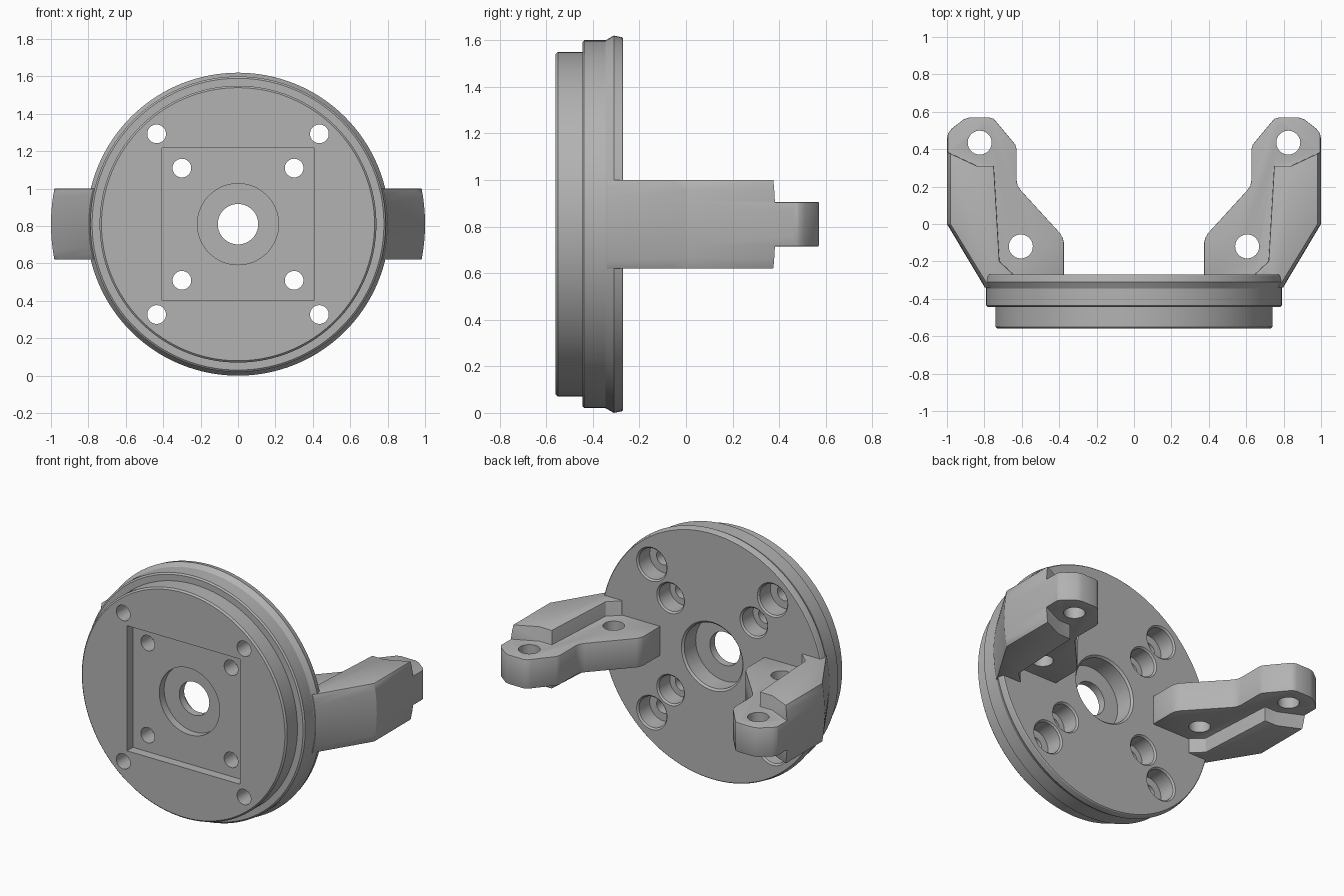
import bpy, bmesh, math
from mathutils import Matrix, Vector

if "Cube" in bpy.data.objects:
    bpy.data.objects.remove(bpy.data.objects["Cube"])

CZ = 0.81  # height of the disc axis

metal = bpy.data.materials.new("grey metal")
metal.use_nodes = True
GREY = (0.45, 0.45, 0.45, 1)
metal.diffuse_color = GREY
metal.node_tree.nodes["Principled BSDF"].inputs["Base Color"].default_value = GREY


def add_object(name, bm):
    bmesh.ops.recalc_face_normals(bm, faces=bm.faces)
    mesh = bpy.data.meshes.new(name)
    bm.to_mesh(mesh)
    bm.free()
    mesh.materials.append(metal)
    obj = bpy.data.objects.new(name, mesh)
    bpy.context.collection.objects.link(obj)
    return obj


def lathe(name, profile, x=0, z=CZ, steps=96):
    """Closed solid turned about the y direction from (radius, y) points."""
    bm = bmesh.new()
    rings = []
    for r, y in profile:
        angles = [2 * math.pi * i / steps for i in range(steps)]
        rings.append([bm.verts.new((x + r * math.cos(a), y, z + r * math.sin(a))) for a in angles])
    for a, b in zip(rings, rings[1:]):
        for i in range(steps):
            j = (i + 1) % steps
            bm.faces.new((a[i], a[j], b[j], b[i]))
    bm.faces.new(rings[0])
    bm.faces.new(rings[-1])
    return add_object(name, bm)


def prism(name, outline, half):
    """Plan outline extruded evenly above and below the disc axis."""
    bm = bmesh.new()
    face = bm.faces.new([bm.verts.new((x, y, CZ - half)) for x, y in outline])
    top = bmesh.ops.extrude_face_region(bm, geom=[face])["geom"]
    verts = [v for v in top if isinstance(v, bmesh.types.BMVert)]
    bmesh.ops.translate(bm, verts=verts, vec=(0, 0, 2 * half))
    return add_object(name, bm)


def box(name, centre, size):
    bm = bmesh.new()
    bmesh.ops.create_cube(bm, size=1, matrix=Matrix.Translation(centre) @ Matrix.Diagonal((*size, 1)))
    return add_object(name, bm)


def apply_modifiers(obj):
    graph = bpy.context.evaluated_depsgraph_get()
    old = obj.data
    new = bpy.data.meshes.new_from_object(obj.evaluated_get(graph))
    obj.modifiers.clear()
    obj.data = new
    bpy.data.meshes.remove(old)


def combine(obj, tool, operation):
    mod = obj.modifiers.new("combine", "BOOLEAN")
    mod.operation, mod.solver, mod.object = operation, "EXACT", tool
    apply_modifiers(obj)
    bpy.data.objects.remove(tool)


def smooth(obj, angle):
    bpy.ops.object.select_all(action="DESELECT")
    obj.select_set(True)
    bpy.context.view_layer.objects.active = obj
    bpy.ops.object.shade_smooth_by_angle(angle=math.radians(angle))


# Stepped mounting disc
FRONT, BACK = -0.56, -0.27
disc = lathe("mounting_disc", [
    (0.73, FRONT), (0.74, -0.55), (0.74, -0.445), (0.78, -0.445), (0.79, -0.437),
    (0.79, -0.345), (0.81, -0.31), (0.803, BACK - 0.005), (0.798, BACK)], steps=128)

# Square front recess and centre bore with a thin web
combine(disc, box("recess", Vector((0, FRONT, CZ)), (0.815, 0.12, 0.815)), "DIFFERENCE")
combine(disc, lathe("front_bore", [(0.217, -0.6), (0.217, -0.45)]), "DIFFERENCE")
combine(disc, lathe("back_bore", [(0.21, -0.40), (0.21, -0.282), (0.222, BACK), (0.222, -0.2)]), "DIFFERENCE")
combine(disc, lathe("centre_hole", [(0.108, -0.6), (0.108, -0.2)]), "DIFFERENCE")

# Eight bolt holes, counterbored from the back
for px, pz, wide in ((0.435, 0.483, 0.1), (0.3, 0.3, 0.09)):
    for sx in (-1, 1):
        for sz in (-1, 1):
            stepped = [(0.05, -0.6), (0.05, -0.39), (wide, -0.39), (wide, -0.28),
                       (wide + 0.01, BACK), (wide + 0.01, -0.2)]
            combine(disc, lathe("bolt_hole", stepped, sx * px, CZ + sz * pz, 40), "DIFFERENCE")
smooth(disc, 25)

# Arm: thin pierced lug with a thicker block on its outer side
LUG = [(0.375, -0.30), (0.375, -0.10), (0.381, -0.075), (0.395, -0.05), (0.605, 0.18),
       (0.622, 0.205), (0.628, 0.235), (0.628, 0.40), (0.635, 0.425), (0.735, 0.545),
       (0.75, 0.562), (0.775, 0.57), (0.88, 0.57), (0.91, 0.56), (0.975, 0.51),
       (0.994, 0.485), (1.0, 0.455), (1.0, 0.3), (0.8, -0.30)]
BLOCK = [(0.65, -0.34), (0.65, -0.265), (0.72, -0.20), (0.75, 0.31), (0.84, 0.31),
         (1.0, 0.385), (1.1, 0.385), (1.1, -0.34)]

for side, name in ((1, "left_arm"), (-1, "right_arm")):
    arm = prism(name, BLOCK, 0.19)
    combine(arm, prism("lug", LUG, 0.095), "UNION")
    # Outer side follows a cone that opens into a cylinder
    combine(arm, lathe("envelope", [(0.79, -0.36), (0.80, -0.335), (1.0, 0.0), (1.0, 0.7)],
                       steps=128), "INTERSECT")
    bevel = arm.modifiers.new("soft edges", "BEVEL")
    bevel.width, bevel.segments, bevel.angle_limit = 0.008, 2, math.radians(40)
    apply_modifiers(arm)
    # Vertical pin holes
    for hx, hy in ((0.825, 0.435), (0.605, -0.12)):
        pin = bmesh.new()
        bmesh.ops.create_cone(pin, cap_ends=True, segments=40, radius1=0.064, radius2=0.064,
                              depth=1, matrix=Matrix.Translation((hx, hy, CZ)))
        combine(arm, add_object("pin_hole", pin), "DIFFERENCE")
    if side < 0:
        bm = bmesh.new()
        bm.from_mesh(arm.data)
        bmesh.ops.scale(bm, vec=(-1, 1, 1), verts=bm.verts)
        bmesh.ops.recalc_face_normals(bm, faces=bm.faces)
        bm.to_mesh(arm.data)
        bm.free()
    smooth(arm, 30)
